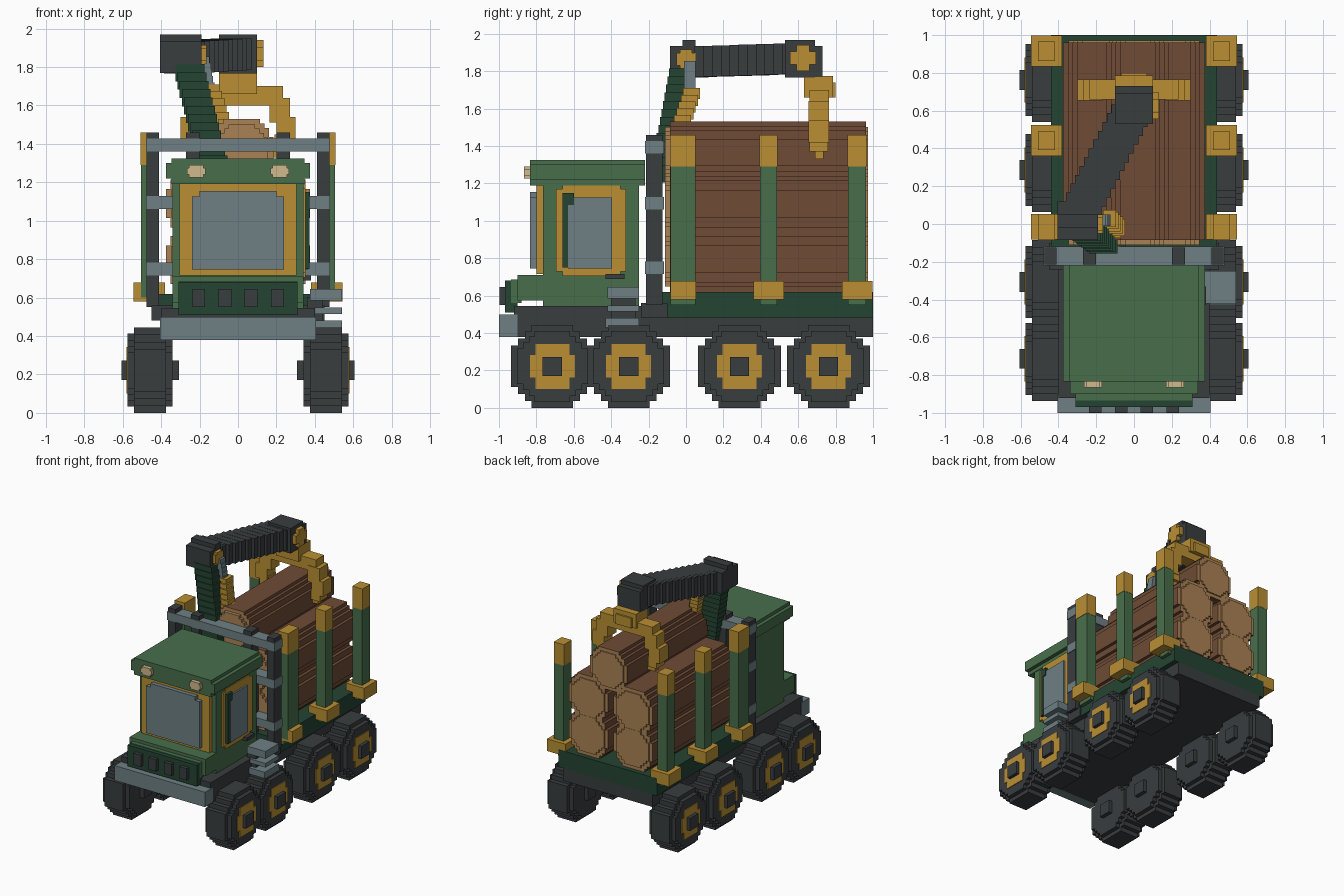
import bpy, bmesh, math
from mathutils import Vector

cube = bpy.data.objects.get("Cube")
if cube:
    bpy.data.objects.remove(cube)


def material(name, rgb):
    lin = [((c / 255 + 0.055) / 1.055) ** 2.4 for c in rgb] + [1]
    m = bpy.data.materials.new(name)
    m.use_nodes = True
    m.diffuse_color = lin
    bsdf = m.node_tree.nodes["Principled BSDF"]
    bsdf.inputs["Base Color"].default_value = lin
    bsdf.inputs["Roughness"].default_value = 0.8
    return m


GREEN = material("cab green", (72, 110, 75))
DARK_GREEN = material("dark green", (36, 68, 50))
DARK = material("charcoal", (57, 61, 63))
GOLD = material("gold", (186, 143, 52))
GREY = material("blue grey", (110, 128, 133))
BROWN = material("bark brown", (111, 75, 53))
TAN = material("cut wood", (170, 130, 84))
LAMP = material("lamp cream", (208, 184, 140))


def finish(bm, name, mat):
    bmesh.ops.recalc_face_normals(bm, faces=bm.faces)
    mesh = bpy.data.meshes.new(name)
    bm.to_mesh(mesh)
    bm.free()
    mesh.materials.append(mat)
    ob = bpy.data.objects.new(name, mesh)
    bpy.context.scene.collection.objects.link(ob)
    return ob


def boxes(name, mat, *specs, mirror=False):
    """Boxes given as (x0, x1, y0, y1, z0, z1), optionally mirrored in x."""
    bm = bmesh.new()
    specs = list(specs)
    if mirror:
        specs += [(-b, -a, *rest) for a, b, *rest in specs]
    for x0, x1, y0, y1, z0, z1 in specs:
        verts = bmesh.ops.create_cube(bm, size=1)["verts"]
        for v in verts:
            v.co = ((x0 + x1) / 2 + v.co.x * (x1 - x0),
                    (y0 + y1) / 2 + v.co.y * (y1 - y0),
                    (z0 + z1) / 2 + v.co.z * (z1 - z0))
    return finish(bm, name, mat)


def stepped_circle(r, n):
    """Blocky circle outline made of n steps per quarter."""
    s, quarter = r / n, []
    widths = [round(n * math.sqrt(1 - (i / n) ** 2)) * s for i in range(n)]
    for i, w in enumerate(widths):
        if i and w != widths[i - 1]:
            quarter.append((w, i * s))
        if i == n - 1 or widths[i + 1] != w:
            quarter.append((w, (i + 1) * s))
    half = quarter + [(-a, b) for a, b in reversed(quarter)]
    return half + [(-a, -b) for a, b in half]


def discs(name, mat, axis, *specs):
    """Blocky cylinders along x or y: (start, end, u, z, radius, steps)."""
    bm = bmesh.new()
    for a, b, u, z, r, n in specs:
        def place(p, t):
            return (t, u + p[0], z + p[1]) if axis == "x" else (u + p[0], t, z + p[1])
        ring = stepped_circle(r, n)
        lo = [bm.verts.new(place(p, a)) for p in ring]
        hi = [bm.verts.new(place(p, b)) for p in ring]
        bm.faces.new(lo)
        bm.faces.new(hi)
        for i in range(len(ring)):
            j = (i + 1) % len(ring)
            bm.faces.new((lo[i], lo[j], hi[j], hi[i]))
    return finish(bm, name, mat)


def stepped_beam(name, mat, start, end, size, count):
    """Slanted beam built from a staircase of blocks."""
    start, end = Vector(start), Vector(end)
    specs = []
    for i in range(count):
        c = start.lerp(end, i / (count - 1))
        specs.append([c[k // 2] + (-1, 1)[k % 2] * size[k // 2] / 2 for k in range(6)])
    return boxes(name, mat, *specs)


# Wheels
for side, label in ((1, "left"), (-1, "right")):
    for i, y in enumerate((-0.714, -0.307, 0.286, 0.762), 1):
        tag = f"{label}_{i}"
        discs("tyre_" + tag, DARK, "x",
              (side * 0.375, side * 0.54, y, 0.222, 0.222, 6),
              (side * 0.34, side * 0.574, y, 0.222, 0.19, 6))
        discs("rim_" + tag, GOLD, "x", (side * 0.5, side * 0.58, y, 0.222, 0.12, 4))
        boxes("hub_" + tag, DARK, (*sorted((side * 0.307, side * 0.607)),
                                   y - 0.052, y + 0.052, 0.17, 0.272))

# Chassis, bed and bumper
boxes("chassis", DARK, (-0.4, 0.4, -0.92, 1.0, 0.38, 0.48),
      (-0.4, 0.4, -0.92, -0.12, 0.48, 0.545),
      (-0.45, 0.45, -0.24, -0.1, 0.48, 0.56))
boxes("bed", DARK_GREEN, (-0.44, 0.44, -0.15, 1.0, 0.48, 0.62))
boxes("bumper", GREY, (-0.405, 0.405, -1.0, -0.9, 0.38, 0.5))

# Cab
boxes("cab_body", GREEN, (-0.34, 0.34, -0.765, -0.25, 0.54, 1.21))
boxes("hood", GREEN, (-0.34, 0.34, -0.9, -0.25, 0.575, 0.71),
      (-0.31, 0.31, -0.935, -0.88, 0.56, 0.685))
boxes("roof", GREEN, (-0.375, 0.375, -0.835, -0.22, 1.22, 1.3),
      (-0.345, 0.345, -0.835, -0.22, 1.19, 1.325))
boxes("grille", DARK_GREEN, (-0.31, 0.31, -0.968, -0.9, 0.51, 0.68))
boxes("grille_blocks", DARK, *[(x - 0.033, x + 0.033, -0.997, -0.95, 0.55, 0.645)
                               for x in (-0.205, -0.068, 0.068, 0.205)])
boxes("roof_lamps", LAMP, (0.17, 0.265, -0.865, -0.83, 1.24, 1.275),
      (0.18, 0.255, -0.865, -0.83, 1.225, 1.29), mirror=True)
boxes("windscreen_frame", GOLD, (-0.305, 0.305, -0.8, -0.75, 0.715, 1.19))
boxes("windscreen", GREY, (-0.24, 0.24, -0.833, -0.78, 0.745, 1.125),
      (-0.2, 0.2, -0.833, -0.78, 0.745, 1.155))

# Door window and steps on one side only
boxes("door_frame", GOLD, (0.32, 0.352, -0.695, -0.32, 0.73, 1.17),
      (0.32, 0.352, -0.66, -0.35, 0.705, 1.19))
boxes("door_window", GREY, (0.33, 0.365, -0.63, -0.395, 0.745, 1.125))
boxes("window_slat", DARK_GREEN, (0.33, 0.372, -0.66, -0.63, 0.75, 1.15),
      (0.33, 0.372, -0.66, -0.6, 1.085, 1.15))
boxes("door_handle", DARK, (0.33, 0.38, -0.43, -0.33, 0.688, 0.715))
boxes("step_bracket", DARK, (0.36, 0.44, -0.4, -0.27, 0.45, 0.6))
boxes("steps", GREY, (0.375, 0.54, -0.42, -0.25, 0.585, 0.645),
      (0.4, 0.54, -0.42, -0.25, 0.515, 0.548),
      (0.4, 0.54, -0.43, -0.25, 0.43, 0.48))

# Rack behind the cab
boxes("rack_posts", DARK, (0.41, 0.475, -0.215, -0.125, 0.55, 1.46),
      (0.2, 0.27, -0.215, -0.125, 0.55, 1.46), mirror=True)
boxes("rack_rails", GREY, *[(-0.48, 0.48, -0.22, -0.118, z, z + 0.068)
                            for z in (0.715, 1.06, 1.36)])

# Stakes along the bed
for i, (s0, s1, b0, b1) in enumerate(((-0.083, 0.05, -0.083, 0.053),
                                      (0.395, 0.487, 0.36, 0.525),
                                      (0.866, 0.963, 0.835, 0.998)), 1):
    c0, c1 = (s0, s1) if i == 1 else (s0 - 0.015, s1 + 0.015)
    boxes(f"stake_{i}", GREEN, (0.42, 0.505, s0, s1, 0.6, 1.3),
          (0.4, 0.47, s0, s1, 0.55, 0.6), mirror=True)
    boxes(f"stake_cap_{i}", GOLD, (0.418, 0.508, s0 - 0.002, s1 + 0.002, 1.29, 1.46), mirror=True)
    boxes(f"stake_base_{i}", GOLD, (0.38, 0.545, b0, b1, 0.58, 0.678), mirror=True)

# Log stack
for i, (x, z, r) in enumerate(((-0.2, 0.795, 0.175), (0.2, 0.795, 0.175),
                               (-0.2, 1.09, 0.175), (0.2, 1.09, 0.175),
                               (0.02, 1.365, 0.165)), 1):
    log = discs(f"log_{i}", BROWN, "y", (-0.085, 0.962, x, z, r, 7))
    log.data.materials.append(TAN)
    for p in log.data.polygons:
        p.material_index = int(abs(p.normal.y) > 0.9)
    discs(f"log_end_{i}", TAN, "y", (-0.112, 0.972, x, z, r - 0.028, 6))

# Crane pillar, hydraulic ram and boom
stepped_beam("crane_pillar", DARK_GREEN, (-0.12, -0.14, 1.25), (-0.25, -0.04, 1.77),
             (0.15, 0.1, 0.09), 13)
stepped_beam("ram_cylinder", GOLD, (-0.07, -0.03, 1.5), (-0.13, 0.03, 1.68),
             (0.07, 0.09, 0.06), 6)
stepped_beam("ram_rod", GREY, (-0.14, 0.02, 1.66), (-0.17, 0.02, 1.83),
             (0.045, 0.06, 0.05), 6)
boxes("boom_elbow", DARK, (-0.405, -0.19, -0.085, 0.12, 1.77, 1.935),
      (-0.405, -0.19, -0.02, 0.05, 1.77, 1.968))
discs("elbow_pin", GOLD, "x", (-0.2, -0.165, 0.0, 1.865, 0.05, 3))
stepped_beam("boom", DARK, (-0.29, 0.06, 1.85), (0.0, 0.62, 1.868), (0.19, 0.12, 0.165), 13)
boxes("boom_tip", DARK, (-0.1, 0.1, 0.53, 0.73, 1.77, 1.935),
      (-0.1, 0.1, 0.53, 0.69, 1.765, 1.968))
boxes("boom_tip_pin", GOLD, (0.05, 0.132, 0.555, 0.695, 1.835, 1.905),
      (0.05, 0.132, 0.59, 0.66, 1.8, 1.94))

# Log grapple
boxes("grapple_head", GOLD, (-0.1, 0.1, 0.63, 0.785, 1.66, 1.775),
      (-0.07, 0.07, 0.63, 0.8, 1.66, 1.74),
      (-0.235, 0.235, 0.66, 0.765, 1.6, 1.7))
boxes("grapple_claws", GOLD, (0.165, 0.27, 0.655, 0.765, 1.51, 1.64),
      (0.2, 0.3, 0.655, 0.765, 1.42, 1.54),
      (0.19, 0.27, 0.66, 0.76, 1.37, 1.45),
      (0.17, 0.235, 0.69, 0.735, 1.33, 1.4), mirror=True)
